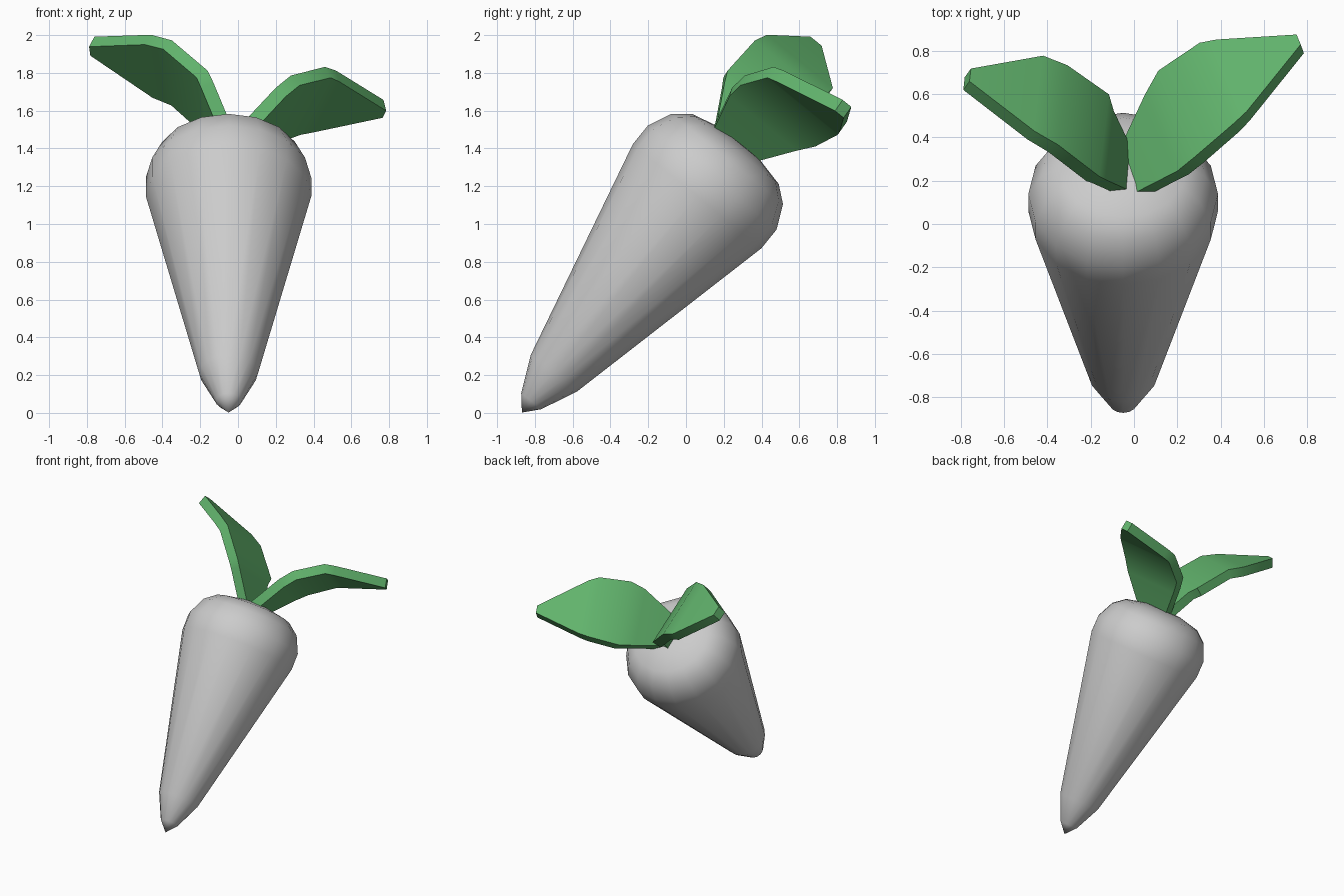
import bpy, bmesh, math
from mathutils import Matrix, Vector

if "Cube" in bpy.data.objects:
    bpy.data.objects.remove(bpy.data.objects["Cube"])

# Leaning frame: local x = world x, local y = across the root, local z = along the root
TILT = math.radians(39)
FRAME = Matrix.Translation((-0.05, -0.70, 0.21)) @ Matrix.Rotation(-TILT, 4, 'X')

green = bpy.data.materials.new("leaf_green")
green.diffuse_color = (0.12, 0.45, 0.15, 1)
green.use_nodes = True
green.node_tree.nodes["Principled BSDF"].inputs["Base Color"].default_value = green.diffuse_color


def finish(name, bm, angle, thickness=0):
    me = bpy.data.meshes.new(name)
    bm.transform(FRAME)
    bm.to_mesh(me)
    bm.free()
    ob = bpy.data.objects.new(name, me)
    bpy.context.collection.objects.link(ob)
    bpy.ops.object.select_all(action='DESELECT')
    ob.select_set(True)
    bpy.context.view_layer.objects.active = ob
    if thickness:
        mod = ob.modifiers.new("thickness", 'SOLIDIFY')
        mod.thickness = thickness
        mod.offset = -1
        mod.use_even_offset = True
        bpy.ops.object.modifier_apply(modifier=mod.name)
    bpy.ops.object.shade_smooth_by_angle(angle=math.radians(angle))
    return ob


# Root: revolved profile of (radius, height)
profile = [(0, -0.268), (0.068, -0.19), (0.156, 0), (0.438, 1.206), (0.438, 1.333),
           (0.38, 1.459), (0.295, 1.528), (0.14, 1.564), (0, 1.572)]
bm = bmesh.new()
pts = [bm.verts.new((r, 0, h)) for r, h in profile]
edges = [bm.edges.new(p) for p in zip(pts, pts[1:])]
bmesh.ops.spin(bm, geom=pts + edges, axis=(0, 0, 1), cent=(0, 0, 0),
               angle=math.tau, steps=16, use_merge=False)
bmesh.ops.remove_doubles(bm, verts=bm.verts, dist=0.001)
bmesh.ops.recalc_face_normals(bm, faces=bm.faces)
finish("root", bm, 60)


# Leaf: stations of (x, y, height of one edge, blade width), widened along a fixed direction
def leaf(name, stations, across, flip):
    bm = bmesh.new()
    w = Vector(across).normalized()
    rows = []
    for x, y, z, width in stations:
        p = Vector((x, y, z))
        rows.append((bm.verts.new(p), bm.verts.new(p + w * width)))
    for (a, b), (c, d) in zip(rows, rows[1:]):
        bm.faces.new((b, d, c, a) if flip else (a, c, d, b))
    ob = finish(name, bm, 40, 0.072)
    ob.data.materials.append(green)


leaf("right_leaf", [(0.06, -0.165, 1.55, 0.26), (0.25, -0.217, 1.769, 0.48),
                    (0.33, -0.207, 1.86, 0.54), (0.51, -0.116, 1.993, 0.505),
                    (0.57, -0.06, 2.012, 0.45), (0.82, 0.278, 2.087, 0.062)],
     (-0.31, 0.95, 0), False)
leaf("left_leaf", [(0.02, -0.15, 1.55, 0.24), (-0.08, -0.265, 1.764, 0.41),
                   (-0.11, -0.293, 1.823, 0.49), (-0.30, -0.281, 2.04, 0.475),
                   (-0.41, -0.25, 2.103, 0.45), (-0.71, -0.065, 2.24, 0.076)],
     (0.09, 0.995, 0), True)
